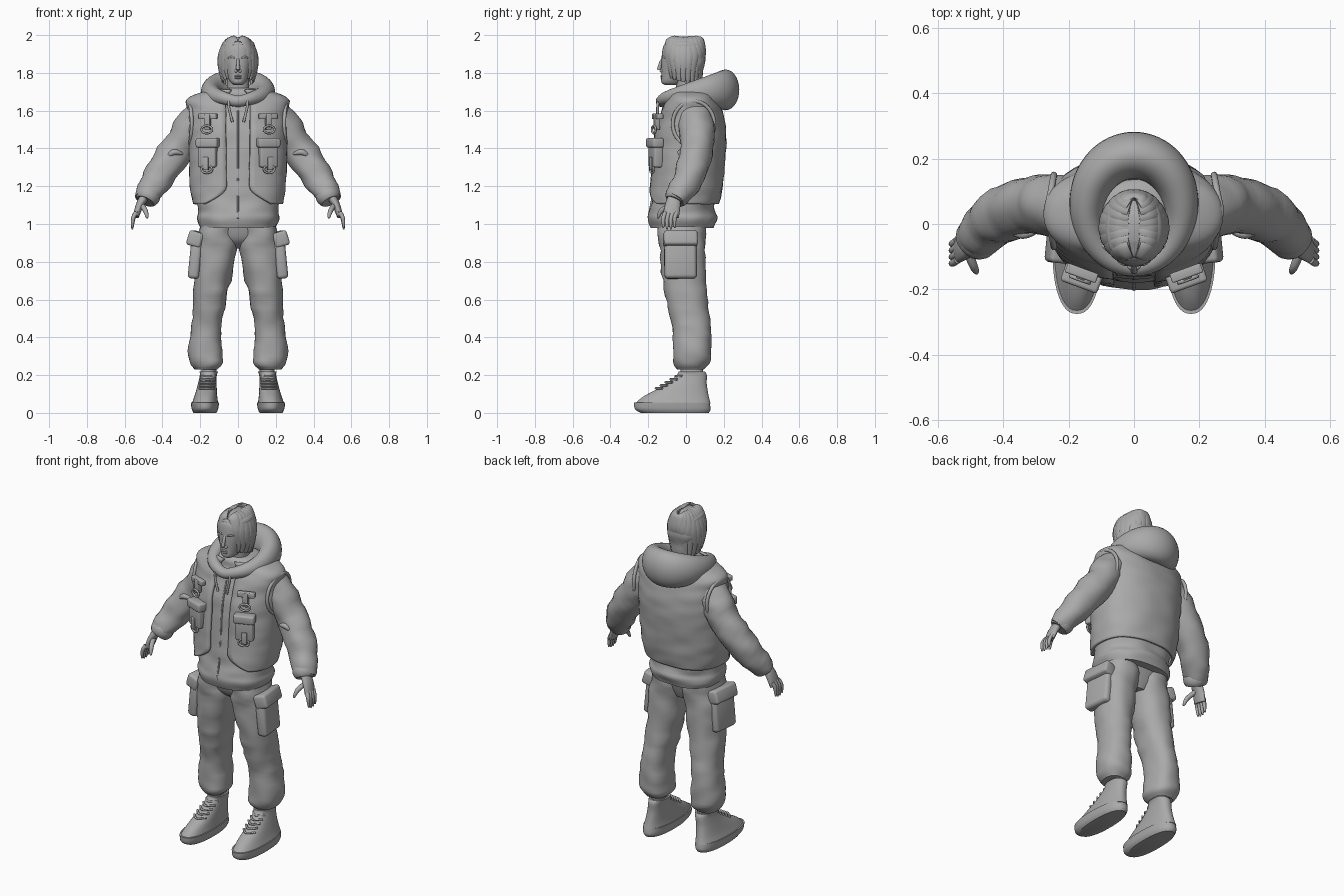
import bpy, bmesh, math
from math import sin, cos, pi
from mathutils import Vector, noise

if "Cube" in bpy.data.objects:
    bpy.data.objects.remove(bpy.data.objects["Cube"])

grey = bpy.data.materials.new("plain_grey")
grey.use_nodes = True
grey.diffuse_color = (0.4, 0.4, 0.4, 1)
grey.node_tree.nodes["Principled BSDF"].inputs["Base Color"].default_value = grey.diffuse_color


def finish(name, bm):
    bmesh.ops.recalc_face_normals(bm, faces=bm.faces)
    mesh = bpy.data.meshes.new(name)
    bm.to_mesh(mesh)
    bm.free()
    for polygon in mesh.polygons:
        polygon.use_smooth = True
    mesh.set_sharp_from_angle(angle=math.radians(50))
    mesh.materials.append(grey)
    ob = bpy.data.objects.new(name, mesh)
    bpy.context.collection.objects.link(ob)
    return ob


def spline(keys, steps=6, closed=False):
    """Smoothly interpolate tuples of any length."""
    count = len(keys)
    pick = lambda i: keys[i % count] if closed else keys[max(0, min(count - 1, i))]
    out = []
    for i in range(count if closed else count - 1):
        before, start, end, after = (pick(i + k) for k in (-1, 0, 1, 2))
        for step in range(steps):
            t = step / steps
            out.append([b + t * (c - a + t * (2*a - 5*b + 4*c - d + t * (3*b - a - 3*c + d))) / 2
                        for a, b, c, d in zip(before, start, end, after)])
    return out if closed else out + [list(keys[-1])]


def skin(name, rings, side=1, closed=False, wrap=True, fold=0):
    """Bridge rings of points; fold adds soft cloth creases."""
    bm = bmesh.new()
    loops = []
    for ring in rings:
        middle = sum(ring, Vector()) / len(ring)
        loop = []
        for point in ring:
            crease = fold * noise.noise(Vector((point.x, point.y, point.z * 2)) * 9)
            moved = point + (point - middle).normalized() * crease
            loop.append(bm.verts.new((moved.x * side, moved.y, moved.z)))
        loops.append(loop)
    size = len(loops[0])
    pairs = list(zip(loops, loops[1:]))
    if closed:
        pairs.append((loops[-1], loops[0]))
    for low, high in pairs:
        for j in range(size if wrap else size - 1):
            k = (j + 1) % size
            bm.faces.new((low[j], low[k], high[k], high[j]))
    if wrap and not closed:
        bm.faces.new(loops[0])
        bm.faces.new(loops[-1])
    return finish(name, bm)


def outline(row, x=0, gap=0, grow=0, power=2.3, seg=48):
    """Rounded horizontal section, optionally open by an angle at the front."""
    z, y, width, depth = row
    bend = lambda v: math.copysign(abs(v) ** (2 / power), v)
    angles = [gap + 2 * (pi - gap) * j / seg for j in range(seg + 1 if gap else seg)]
    return [Vector((x + (width + grow) * bend(sin(a)), y - (depth + grow) * bend(cos(a)), z))
            for a in angles]


def stack(name, keys, side=1, centre=lambda z: 0, fold=0):
    """Loft sections given as height, y, half width and half depth."""
    return skin(name, [outline(row, centre(row[0])) for row in spline(keys)], side, fold=fold)


def steady(t):
    return 1


def pointed(t):
    return 1 - 0.7 * t ** 3


def lens(t):
    return 0.2 + sin(pi * t)


def tube(name, path, radius, side=1, shape=steady, flat=steady, hint=(0, 1, 0),
         closed=False, fold=0, seg=16):
    """Sweep an ellipse along a path; shape and flat vary it along the way."""
    points = [Vector(p) for p in spline(path, closed=closed)]
    count, rings = len(points), []
    for i, point in enumerate(points):
        ahead = points[(i + 1) % count] if closed else points[min(i + 1, count - 1)]
        behind = points[i - 1] if closed else points[max(i - 1, 0)]
        along = (ahead - behind).normalized()
        across = along.cross(Vector(hint)).normalized()
        t = i / count if closed else i / (count - 1)
        wide = across * radius * shape(t)
        deep = across.cross(along) * radius * shape(t) * flat(t)
        rings.append([point + wide * cos(w) + deep * sin(w)
                      for w in (2 * pi * j / seg for j in range(seg))])
    return skin(name, rings, side, closed, fold=fold)


def box(name, place, size, side=1, turn=0, tilt=0, bevel=0.01):
    bm = bmesh.new()
    bmesh.ops.create_cube(bm, size=1)
    bmesh.ops.scale(bm, vec=size, verts=bm.verts)
    bmesh.ops.bevel(bm, geom=bm.edges[:], offset=bevel, segments=3, profile=0.5, affect='EDGES')
    ob = finish(name, bm)
    ob.location = (place[0] * side, place[1], place[2])
    ob.rotation_euler = (0, tilt * side, turn * side)


def ball(name, place, size, side=1):
    bm = bmesh.new()
    bmesh.ops.create_uvsphere(bm, u_segments=16, v_segments=10, radius=1)
    ob = finish(name, bm)
    ob.location, ob.scale = (place[0] * side, place[1], place[2]), size


# Hooded jacket body with a gathered hem
body = [(.98, -.02, .2, .17), (1.03, -.02, .22, .18), (1.08, -.02, .21, .17), (1.2, 0, .23, .17),
        (1.45, .02, .24, .17), (1.6, .03, .245, .14), (1.66, .03, .245, .11), (1.7, .03, .15, .1),
        (1.72, .03, .08, .08)]
stack("jacket", body, fold=.01)
tube("zip", [(0, y - depth, z) for z, y, width, depth in body[1:-3]], .005, seg=8)

# Sleeveless vest follows the body, with rounded front corners
vest_rings = []
for row in spline(body, 10):
    if 1.1 < row[0] < 1.71:
        corner = max(0, 1 - (row[0] - 1.1) / .1)
        vest_rings.append(outline(row, gap=.2 + .7 * corner ** 2, grow=.016))
vest = skin("vest", vest_rings, wrap=False, fold=.006)
thick = vest.modifiers.new("thickness", 'SOLIDIFY')
thick.thickness, thick.offset = .015, 0

# Hood lying on the back, growing thicker towards the rear
rear = lambda t: (1 - cos(2 * pi * t)) / 2
hood_path = [(.145 * sin(2 * pi * t), .34 * rear(t) - .13, 1.65 + .06 * rear(t) ** .5)
             for t in (i / 12 for i in range(12))]
tube("hood", hood_path, .03, shape=lambda t: 1 + 1.4 * rear(t), flat=lambda t: 1 + .5 * rear(t),
     hint=(0, 0, 1), closed=True, seg=28)

# Trouser seat
stack("trouser_seat", [(.87, 0, .05, .06), (.92, -.02, .15, .1), (1.02, -.02, .2, .13)])

for side, word in ((1, "left_"), (-1, "right_")):
    # Trouser leg and cargo pocket
    leg = [(1, -.02, .1, .13), (.86, -.02, .11, .12), (.62, 0, .09, .11), (.45, .03, .08, .1),
           (.28, .03, .09, .1), (.23, .03, .06, .07)]
    stack(word + "trouser_leg", leg, side, lambda z: min(.17, .22 - .12 * z), fold=.012)
    box(word + "cargo_pocket", (.22, -.03, .82), (.06, .17, .22), side, .1, -.1, .02)
    box(word + "cargo_flap", (.22, -.03, .92), (.08, .18, .08), side, .1, -.3, .015)

    # High shoe: sole, upper, ankle and laces
    lean = lambda z: .175 - .12 * max(0, z - .05)
    stack(word + "sole", [(0, -.06, .06, .18), (.02, -.07, .07, .2), (.055, -.075, .075, .2)], side, lean)
    stack(word + "shoe_upper", [(.05, -.07, .07, .2), (.09, -.05, .06, .17), (.15, 0, .05, .11),
                                (.2, .03, .045, .08), (.22, .03, .05, .07)], side, lean)
    stack(word + "ankle", [(.18, .03, .04, .06), (.3, .03, .04, .06)], side, lean)
    for i in range(5):
        y, z = .026 * i - .16, .13 + .016 * i
        lace = [(lean(z) + .04 * k, y + .035 * abs(k), z) for k in (-1, 0, 1)]
        tube(word + "lace", lace, .006, side, hint=(0, 0, 1), seg=8)

    # Sleeve, gathered cuff and elbow crease
    sleeve = [(.17, .04, 1.58), (.22, .05, 1.54), (.31, .06, 1.41), (.43, .01, 1.24), (.49, -.06, 1.13)]
    tube(word + "sleeve", sleeve, .1, side, lambda t: 1 - .2 * t - .25 * t ** 6, fold=.012, seg=28)
    tube(word + "cuff", [(.46, -.03, 1.18), (.49, -.06, 1.12)], .05, side, lambda t: 1 + .3 * sin(pi * t))
    tube(word + "elbow_crease", [(.29, -.02, 1.37), (.34, -.03, 1.38), (.38, -.02, 1.35)],
         .013, side, lens, hint=(0, 0, 1))
    trim = [(.265 - .02 * abs(cos(w)), .04 + .11 * cos(w), 1.53 + .12 * sin(w))
            for w in (pi * j / 6 for j in range(12))]
    tube(word + "armhole_trim", trim, .01, side, hint=(1, 0, 0), closed=True, seg=10)

    # Hand with curled fingers and a thumb
    tube(word + "palm", [(.49, -.06, 1.15), (.52, -.07, 1.1), (.54, -.08, 1.04)], .026, side,
         lambda t: 1 - .4 * t, lambda t: 1.2 + 1.5 * t)
    for i in range(4):
        y, reach = -.05 - .02 * i, .06 + .01 * sin(i)
        finger = [(.54, y, 1.06), (.555, y - .01, 1.06 - reach / 2), (.56, y - .01, 1.04 - reach)]
        tube(word + "finger", finger, .012, side, pointed, seg=10)
    tube(word + "thumb", [(.51, -.08, 1.1), (.49, -.13, 1.07), (.48, -.15, 1.03)], .014, side, pointed)

    # Vest pocket, flap, straps and rings
    turn = .35
    box(word + "chest_pocket", (.16, -.16, 1.37), (.1, .05, .14), side, turn)
    box(word + "chest_flap", (.16, -.165, 1.43), (.12, .06, .05), side, turn)
    box(word + "pocket_strap", (.17, -.18, 1.32), (.03, .02, .07), side, turn, bevel=.004)
    box(word + "chest_strap", (.16, -.15, 1.57), (.1, .03, .03), side, turn, bevel=.005)
    box(word + "hanging_strap", (.16, -.155, 1.54), (.03, .03, .08), side, turn, bevel=.005)
    for label, y, z in (("pocket_buckle", -.18, 1.29), ("strap_ring", -.17, 1.5)):
        ring = [(.165 + .028 * cos(a), y + .01 * cos(a), z + .02 * sin(a))
                for a in (pi * j / 4 for j in range(8))]
        tube(word + label, ring, .006, side, closed=True, seg=8)
    tube(word + "drawstring", [(.04, -.14, 1.67), (.05, -.15, 1.63), (.03, -.15, 1.54)], .007, side)

    # Eyes, brows and nostrils
    ball(word + "eye", (.03, -.11, 1.86), (.016, .013, .008), side)
    ball(word + "nostril", (.01, -.13, 1.81), (.01, .01, .008), side)
    tube(word + "brow", [(.01, -.127, 1.876), (.035, -.12, 1.884), (.06, -.1, 1.876)],
         .005, side, lens, hint=(0, 0, 1), seg=8)

    # Hair locks falling sideways from the centre parting
    for i in range(9):
        a = math.radians(36 + 17 * i)
        spot = lambda out, back, z: (.085 * out * sin(a) + .006, -.01 - .105 * back * cos(a), z)
        lock = [spot(.1, .8, 1.98), spot(.6, .9, 1.97), spot(1, 1, 1.91), spot(1.1, .9, 1.84),
                spot(.9, .8, 1.77 - .006 * i)]
        tube(word + "hair_lock", lock, .03, side, pointed, lambda t: .4, (sin(a), -cos(a), 1), seg=12)

# Head, neck and face
stack("neck", [(1.64, .02, .07, .07), (1.7, .01, .06, .06), (1.8, 0, .06, .06)])
stack("head", [(1.735, -.08, .02, .03), (1.75, -.07, .04, .06), (1.79, -.04, .06, .09),
               (1.87, -.02, .08, .11), (1.94, -.02, .08, .1), (1.97, -.02, .05, .07)])
tube("nose", [(0, -.12, 1.88), (0, -.135, 1.85), (0, -.143, 1.815)], .011, shape=lambda t: .6 + .4 * t)
for label, z in (("upper_lip", 1.783), ("lower_lip", 1.773)):
    ball(label, (0, -.126, z), (.02, .01, .006))
stack("hair_cap", [(1.72, .04, .05, .04), (1.8, .03, .07, .06), (1.86, .02, .09, .08),
                   (1.92, 0, .09, .1), (1.96, -.01, .08, .1), (1.99, -.01, .03, .04)], fold=.006)
